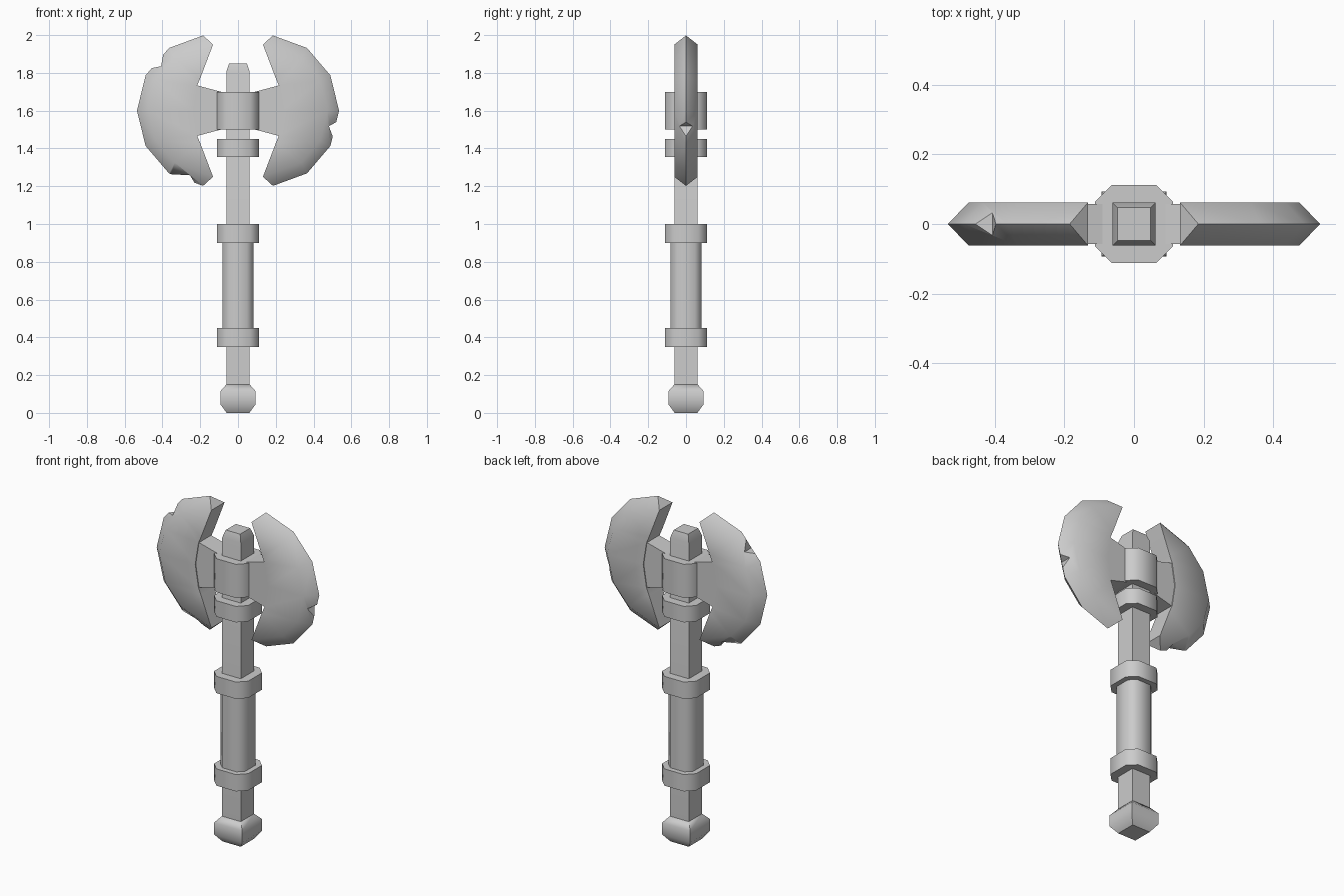
import bpy, bmesh, math

if "Cube" in bpy.data.objects:
    bpy.data.objects.remove(bpy.data.objects["Cube"])

def finish(name, bm):
    bmesh.ops.remove_doubles(bm, verts=bm.verts, dist=1e-4)
    bmesh.ops.recalc_face_normals(bm, faces=bm.faces)
    me = bpy.data.meshes.new(name)
    bm.to_mesh(me)
    bm.free()
    ob = bpy.data.objects.new(name, me)
    bpy.context.collection.objects.link(ob)
    return ob

def smooth(ob, angle=50):
    bpy.ops.object.select_all(action='DESELECT')
    ob.select_set(True)
    bpy.context.view_layer.objects.active = ob
    bpy.ops.object.shade_smooth_by_angle(angle=math.radians(angle))

def skin(name, rings):
    """Bridge closed rings of points and cap both ends."""
    bm = bmesh.new()
    vs = [[bm.verts.new(p) for p in r] for r in rings]
    n = len(vs[0])
    for a, b in zip(vs, vs[1:]):
        for i in range(n):
            j = (i + 1) % n
            # skip sides that collapse at a pointed tip
            if (a[i].co - a[j].co).length + (b[i].co - b[j].co).length > 1e-5:
                bm.faces.new((a[i], a[j], b[j], b[i]))
    bm.faces.new(vs[0])
    bm.faces.new(vs[-1])
    return finish(name, bm)

def post(name, levels, chamfer=0.0):
    """Square or chamfered-square column from (z, half width) levels."""
    rings = []
    for z, h in levels:
        c = h - chamfer
        pts = [(h, -c), (h, c), (c, h), (-c, h), (-h, c), (-h, -c), (-c, -h), (c, -h)]
        if chamfer == 0:
            pts = pts[1::2]
        rings.append([(x, y, z) for x, y in pts])
    ob = skin(name, rings)
    smooth(ob)
    return ob

def prism(name, profile, half):
    return skin(name, [[(x, y, z) for x, z in profile] for y in (-half, half)])

# Shaft, pommel and grip
post("shaft", [(0.13, 0.062), (1.805, 0.062), (1.85, 0.047)])
post("pommel", [(0, 0.06), (0.045, 0.093), (0.115, 0.093), (0.15, 0.062)])
post("grip", [(0.44, 0.082), (0.91, 0.082)], 0.035)

# Collars
for name, z0, z1 in (("lower_collar", 0.35, 0.45), ("upper_collar", 0.90, 1.0),
                     ("neck_collar", 1.355, 1.45), ("head_collar", 1.5, 1.7)):
    post(name, [(z0, 0.112), (z1, 0.112)], 0.048)

# Blade half-profiles (x, height above blade centre): back, bevel start, cutting edge
back = [(0.132, 0.35), (0.20, 0.172), (0.217, 0.132), (0.238, 0)]
bevel = [(0.132, 0.35), (0.335, 0.275), (0.435, 0.16), (0.475, 0)]
edge = [(0.185, 0.398), (0.365, 0.332), (0.489, 0.187), (0.535, 0)]
CZ, T = 1.6, 0.062

def full(p):
    return p + [(x, -z) for x, z in p[-2::-1]]

# Nicks in each cutting edge
nicks = {1: [[(0.481, 1.515), (0.567, 1.563), (0.567, 1.36), (0.524, 1.405)]],
         -1: [[(0.407, 1.835), (0.395, 1.905), (0.43, 1.97), (0.56, 1.86), (0.46, 1.825)],
              [(0.254, 1.258), (0.225, 1.21), (0.22, 1.15), (0.36, 1.15), (0.38, 1.265)]]}
nicks[1][0] = [(0.481, 1.518), (0.567, 1.565), (0.58, 1.40), (0.505, 1.455)]

for s, side in ((1, "right"), (-1, "left")):
    rings = []
    for b, v, e in zip(full(back), full(bevel), full(edge)):
        rings.append([(s * b[0], T, CZ + b[1]), (s * v[0], T, CZ + v[1]),
                      (s * e[0], 0, CZ + e[1]), (s * v[0], -T, CZ + v[1]),
                      (s * b[0], -T, CZ + b[1])])
    blade = skin(side + "_blade", rings)
    bpy.context.view_layer.objects.active = blade
    for i, nick in enumerate(nicks[s]):
        cutter = prism(f"{side}_nick_cutter_{i}", [(s * x, z) for x, z in nick], 0.2)
        mod = blade.modifiers.new("nick", 'BOOLEAN')
        mod.operation, mod.solver, mod.object = 'DIFFERENCE', 'EXACT', cutter
        bpy.ops.object.modifier_apply(modifier=mod.name)
        bpy.data.objects.remove(cutter)
    smooth(blade)

    # Flared socket joining blade to collar
    prism(side + "_socket", [(s * x, z) for x, z in
          ((0.09, 1.5), (0.09, 1.7), (0.222, 1.735), (0.245, 1.6), (0.222, 1.465))], 0.057)
